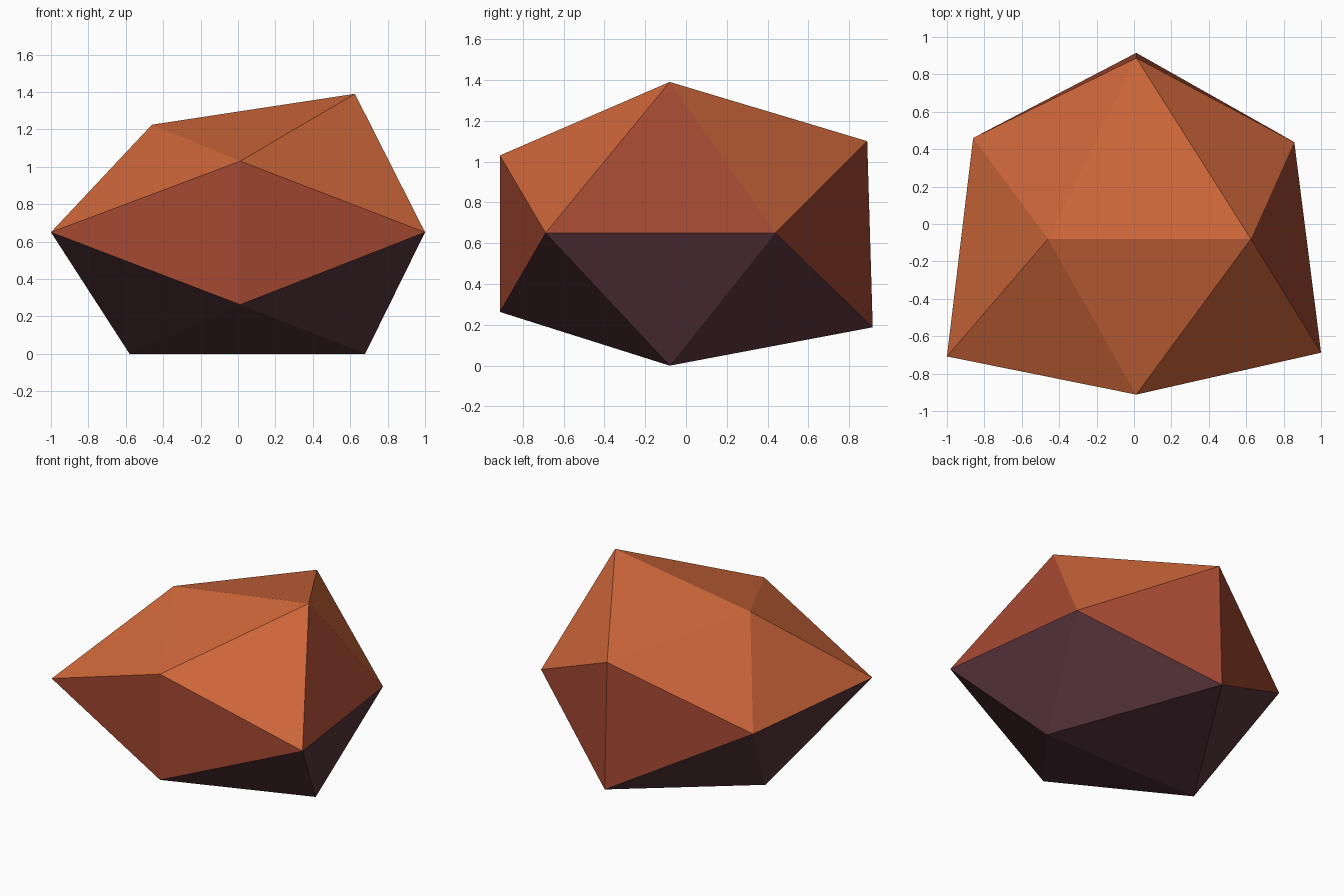
import bpy
import bmesh

cube = bpy.data.objects.get("Cube")
if cube:
    bpy.data.objects.remove(cube, do_unlink=True)


def make_material(name, rgb):
    """One flat colour, given as sRGB bytes and stored as linear values."""
    linear = [((c / 255 + 0.055) / 1.055) ** 2.4 for c in rgb]
    mat = bpy.data.materials.new(name)
    mat.use_nodes = True
    mat.diffuse_color = (*linear, 1)
    shader = mat.node_tree.nodes["Principled BSDF"]
    shader.inputs["Base Color"].default_value = (*linear, 1)
    shader.inputs["Roughness"].default_value = 0.9
    return mat


# Corners of the rock: an uneven twenty-sided stone, in pairs
corners = [
    (-0.46, -0.08, 1.225), (0.625, -0.08, 1.39),   # top ridge
    (-0.58, -0.08, 0), (0.68, -0.08, 0),           # bottom ridge
    (0.012, -0.912, 1.03), (0.012, -0.912, 0.263), # front ridge
    (0.012, 0.888, 1.10), (0.012, 0.915, 0.188),   # back ridge
    (-1, -0.708, 0.65), (-0.86, 0.46, 0.65),       # right ridge
    (1, -0.688, 0.65), (0.857, 0.438, 0.65),       # left ridge
]

# Wrap the corners in flat triangles
bm = bmesh.new()
for co in corners:
    bm.verts.new(co)
bmesh.ops.convex_hull(bm, input=bm.verts[:])
bmesh.ops.recalc_face_normals(bm, faces=bm.faces[:])
bm.normal_update()

# Colour by slope: upper slopes, upright sides, underside
for face in bm.faces:
    face.smooth = False
    if face.normal.z > 0.45:
        face.material_index = 0
    elif face.normal.z > -0.2:
        face.material_index = 1
    else:
        face.material_index = 2

mesh = bpy.data.meshes.new("rock")
bm.to_mesh(mesh)
bm.free()

mesh.materials.append(make_material("orange_top", (206, 103, 58)))
mesh.materials.append(make_material("red_sides", (164, 72, 50)))
mesh.materials.append(make_material("dark_underside", (87, 52, 60)))

rock = bpy.data.objects.new("rock", mesh)
bpy.context.collection.objects.link(rock)
